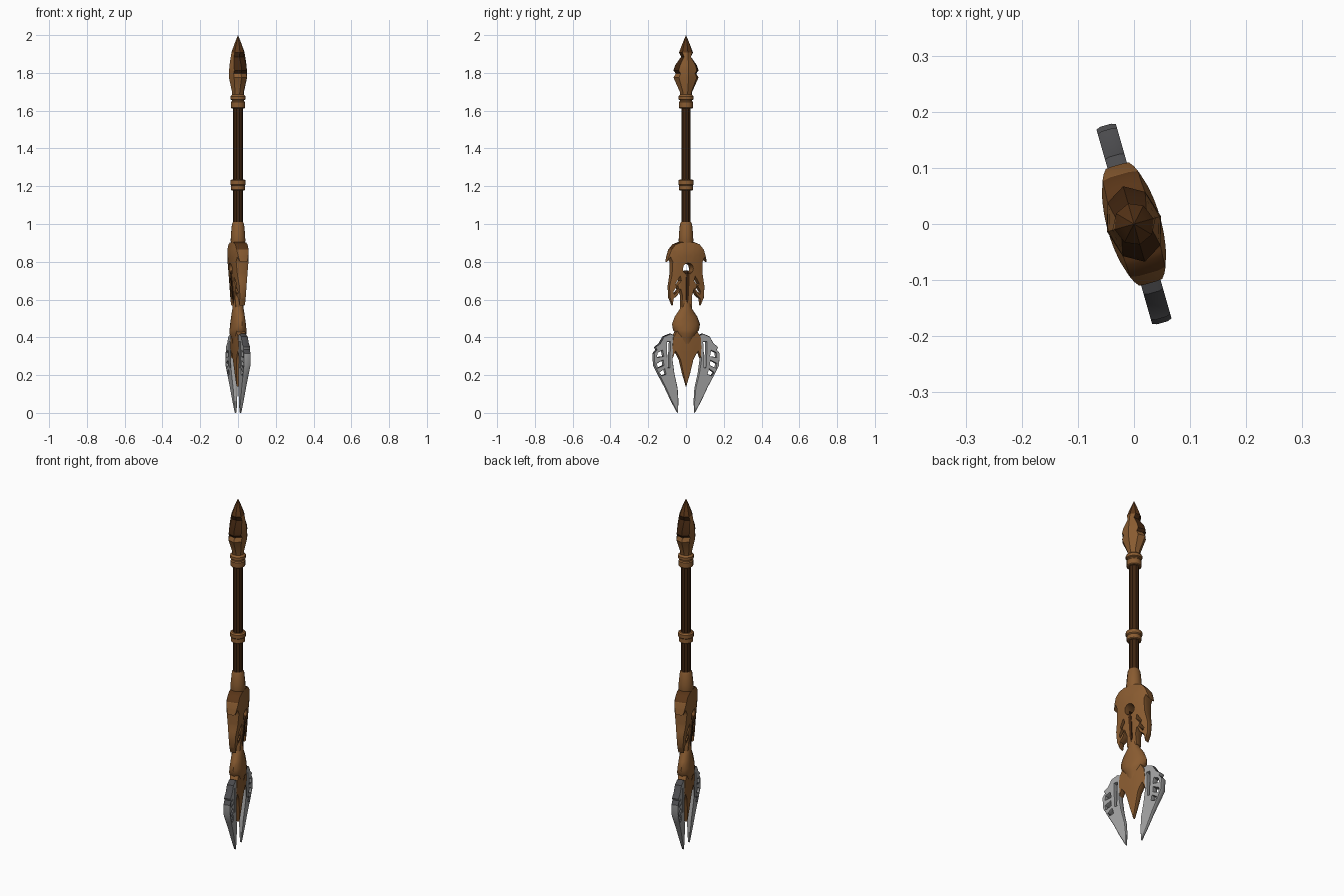
import bpy, bmesh, math
from mathutils import Vector

if "Cube" in bpy.data.objects:
    bpy.data.objects.remove(bpy.data.objects["Cube"])

TWIST = math.radians(16)   # the flat weapon stands turned about z
K = 1 / math.cos(TWIST)    # widths below are given across y


def mat(name, rgb):
    m = bpy.data.materials.new(name)
    m.diffuse_color = (*rgb, 1)
    m.use_nodes = True
    m.node_tree.nodes["Principled BSDF"].inputs["Base Color"].default_value = m.diffuse_color
    return m


BROWN = mat("warm_brown", (0.25, 0.105, 0.03))
DARK = mat("dark_wood", (0.05, 0.018, 0.005))
UMBER = mat("umber", (0.10, 0.036, 0.009))
STEEL = mat("steel", (0.36, 0.36, 0.36))
DARK_STEEL = mat("dark_steel", (0.07, 0.07, 0.075))


def clamp(v):
    return max(0.0, min(1.0, v))


def finish(bm, name, mats, rule=None, angle=35):
    bmesh.ops.recalc_face_normals(bm, faces=bm.faces[:])
    bm.normal_update()
    if rule:
        for f in bm.faces:
            f.material_index = rule(f.normal, f.calc_center_median())
    me = bpy.data.meshes.new(name)
    bm.to_mesh(me)
    bm.free()
    for m in mats:
        me.materials.append(m)
    ob = bpy.data.objects.new(name, me)
    bpy.context.collection.objects.link(ob)
    ob.rotation_euler.z = TWIST
    bpy.ops.object.select_all(action='DESELECT')
    ob.select_set(True)
    bpy.context.view_layer.objects.active = ob
    bpy.ops.object.shade_smooth_by_angle(angle=math.radians(angle))
    return ob


def loft(name, rings, mats, sides=12, rule=None, angle=35):
    """Elliptical rings (z, half width, half thickness) skinned together."""
    bm = bmesh.new()
    prev = None
    for z, hu, hx in rings:
        ring = [bm.verts.new((hx * math.sin(a), hu * math.cos(a), z))
                for a in (2 * math.pi * i / sides for i in range(sides))]
        if prev:
            for i in range(sides):
                j = (i + 1) % sides
                bm.faces.new((prev[i], prev[j], ring[j], ring[i]))
        else:
            bm.faces.new(ring)
        prev = ring
    bm.faces.new(prev)
    bmesh.ops.remove_doubles(bm, verts=bm.verts[:], dist=1e-5)
    return finish(bm, name, mats, rule, angle)


def turned(name, profile, m, sides=12):
    return loft(name, [(z, r, r) for z, r in profile], [m], sides)


def inset(loop, b, hole):
    """Shift a 2D loop into the solid by b."""
    n = len(loop)
    area = sum(loop[i][0] * loop[(i + 1) % n][1] - loop[(i + 1) % n][0] * loop[i][1]
               for i in range(n))
    s = (1 if area > 0 else -1) * (-1 if hole else 1)
    out = []
    for i in range(n):
        p, q, r = (Vector(loop[(i + k) % n]) for k in (-1, 0, 1))
        d1, d2 = (q - p).normalized(), (r - q).normalized()
        nrm = Vector((-d1.y - d2.y, d1.x + d2.x))
        if nrm.length > 1e-6:
            nrm.normalize()
        out.append(q + nrm * b * s)
    return out


def plate(name, loops, thick, bevel, mats, rule=None, cuts=((), ())):
    """Bevelled plate; the first loop is the outline and the others are holes."""
    bm = bmesh.new()
    caps = {1: [], -1: []}
    for k, loop in enumerate(loops):
        inner = inset(loop, bevel, k > 0)
        rows = [[bm.verts.new((x, p[0], p[1])) for p in pts]
                for x, pts in ((-1, inner), (-0.55, loop), (0.55, loop), (1, inner))]
        n = len(loop)
        for a, b in zip(rows, rows[1:]):
            for i in range(n):
                j = (i + 1) % n
                bm.faces.new((a[i], a[j], b[j], b[i]))
        for side, row in ((-1, rows[0]), (1, rows[-1])):
            caps[side] += [bm.edges.get((row[i], row[(i + 1) % n])) for i in range(n)]
    for side, edges in caps.items():
        bmesh.ops.triangle_fill(bm, edges=edges, use_beauty=True, normal=(side, 0, 0))
    # grid cuts let the caps follow the thickness function
    for axis, vals in ((Vector((0, 1, 0)), cuts[0]), (Vector((0, 0, 1)), cuts[1])):
        for v in vals:
            bmesh.ops.bisect_plane(bm, geom=bm.verts[:] + bm.edges[:] + bm.faces[:],
                                   dist=1e-5, plane_co=axis * v, plane_no=axis)
    for v in bm.verts:
        v.co.x *= thick(v.co.y, v.co.z)
    return finish(bm, name, mats, rule)


def widen(pts, s=1):
    return [(u * K * s, z) for u, z in pts]


def mirrored(half):
    """Full outline from a right half that runs top to bottom."""
    return widen(half) + [p for p in reversed(widen(half, -1)) if abs(p[0]) > 1e-6]


# shaft, collars and ferrule
turned("shaft", [(0.95, 0.026), (1.68, 0.026)], DARK, 10)
turned("top_collar", [(1.612, 0.034), (1.616, 0.039), (1.645, 0.039), (1.650, 0.034),
                      (1.656, 0.034), (1.660, 0.042), (1.676, 0.042), (1.685, 0.032)], BROWN)
turned("middle_collar", [(1.178, 0.034), (1.182, 0.038), (1.205, 0.037), (1.210, 0.042),
                         (1.230, 0.042), (1.236, 0.034)], BROWN)
turned("ferrule", [(0.88, 0.034), (0.91, 0.040), (0.94, 0.039), (1.0, 0.033),
                   (1.01, 0.028)], BROWN)


# pointed finial: brown on the broad faces, dark on the upper flanks and tip
def finial_rule(n, c):
    if c.z > 1.905:
        return 2
    if c.z > 1.80 and abs(n.x) < 0.85:
        return 1
    return 0


loft("finial", [(1.67, .030, .030), (1.70, .034, .033), (1.775, .069, .050),
                (1.797, .056, .050), (1.812, .070, .049), (1.84, .060, .047),
                (1.885, .027, .040), (1.908, .038, .036), (1.95, .022, .021), (2.0, 0, 0)],
     [BROWN, DARK, UMBER], 8, finial_rule, 20)

# winged guard with round eye and slits
guard_half = [(0, .905), (.035, .905), (.066, .893), (.088, .865), (.098, .835), (.105, .80),
              (.090, .822), (.082, .80), (.084, .73), (.095, .67), (.092, .61), (.074, .568),
              (.068, .605), (.046, .625), (.036, .655), (.028, .62), (.030, .56), (0, .55)]
eye = [(.026 * math.cos(i * math.pi / 6), .763 + .028 * math.sin(i * math.pi / 6))
       for i in range(12)]
slits = [[(.036, .70), (.056, .672), (.060, .684), (.040, .722)],
         [(.046, .655), (.066, .628), (.070, .642), (.052, .672)]]
plate("winged_guard",
      [mirrored(guard_half), eye] + [widen(h, s) for h in slits for s in (1, -1)],
      lambda u, z: (.02 + .028 * clamp((z - .57) / .25)) * (1 - .25 * clamp((z - .86) / .045))
      * math.sqrt(max(.12, 1 - (u / .122) ** 2)),
      .003, [BROWN, UMBER], lambda n, c: int(n.z > .6),
      ((-.085, -.06, -.03, 0, .03, .06, .085), (.6, .65, .7, .74, .79, .83, .86)))

# dark rib below the eye
plate("guard_rib", [[(0, .755), (.011, .72), (.008, .60), (0, .575), (-.008, .60), (-.011, .72)]],
      lambda u, z: .026 + .022 * clamp((z - .57) / .25), .002, [DARK])

# swelling neck under the guard
loft("neck", [(.62, .022, .022), (.58, .026, .027), (.55, .034, .030), (.51, .062, .034),
              (.47, .077, .038), (.44, .072, .043), (.42, .058, .044), (.40, .045, .034),
              (.34, .025, .022)], [BROWN, UMBER], 14, lambda n, c: int(n.z > .75))

# spiked lower shield
shield_half = [(0, .45), (.055, .435), (.075, .40), (.078, .36), (.088, .27), (.070, .295),
               (.060, .325), (.048, .305), (.036, .28), (.020, .21), (0, .14)]
plate("lower_shield", [mirrored(shield_half)],
      lambda u, z: (.008 + .022 * clamp((z - .14) / .24)) * (1 - 4 * min(abs(u), .1)),
      .003, [BROWN], None, ((-.04, 0, .04), (.25, .33)))

# pair of steel prongs with pierced fins
prong = [(.055, .405), (.085, .420), (.122, .405), (.143, .368), (.168, .348), (.160, .335),
         (.176, .315), (.172, .25), (.147, .20), (.115, .14), (.083, .07), (.050, .006),
         (.044, 0), (.041, .06), (.046, .13), (.064, .21), (.074, .28), (.070, .34)]
holes = [[(.124, .300), (.156, .295), (.154, .318), (.130, .330)],
         [(.124, .252), (.154, .238), (.156, .262), (.126, .278)],
         [(.112, .205), (.132, .198), (.142, .215), (.118, .232)],
         [(.088, .375), (.092, .31), (.092, .24), (.100, .24), (.102, .31), (.104, .375)]]
for side, s in (("right", 1), ("left", -1)):
    plate(side + "_prong", [widen(loop, s) for loop in [prong] + holes],
          lambda u, z: .005 + .013 * clamp(z / .25), .003, [STEEL, DARK_STEEL],
          lambda n, c: int(n.z > .3), ((), (.07, .14, .25)))
